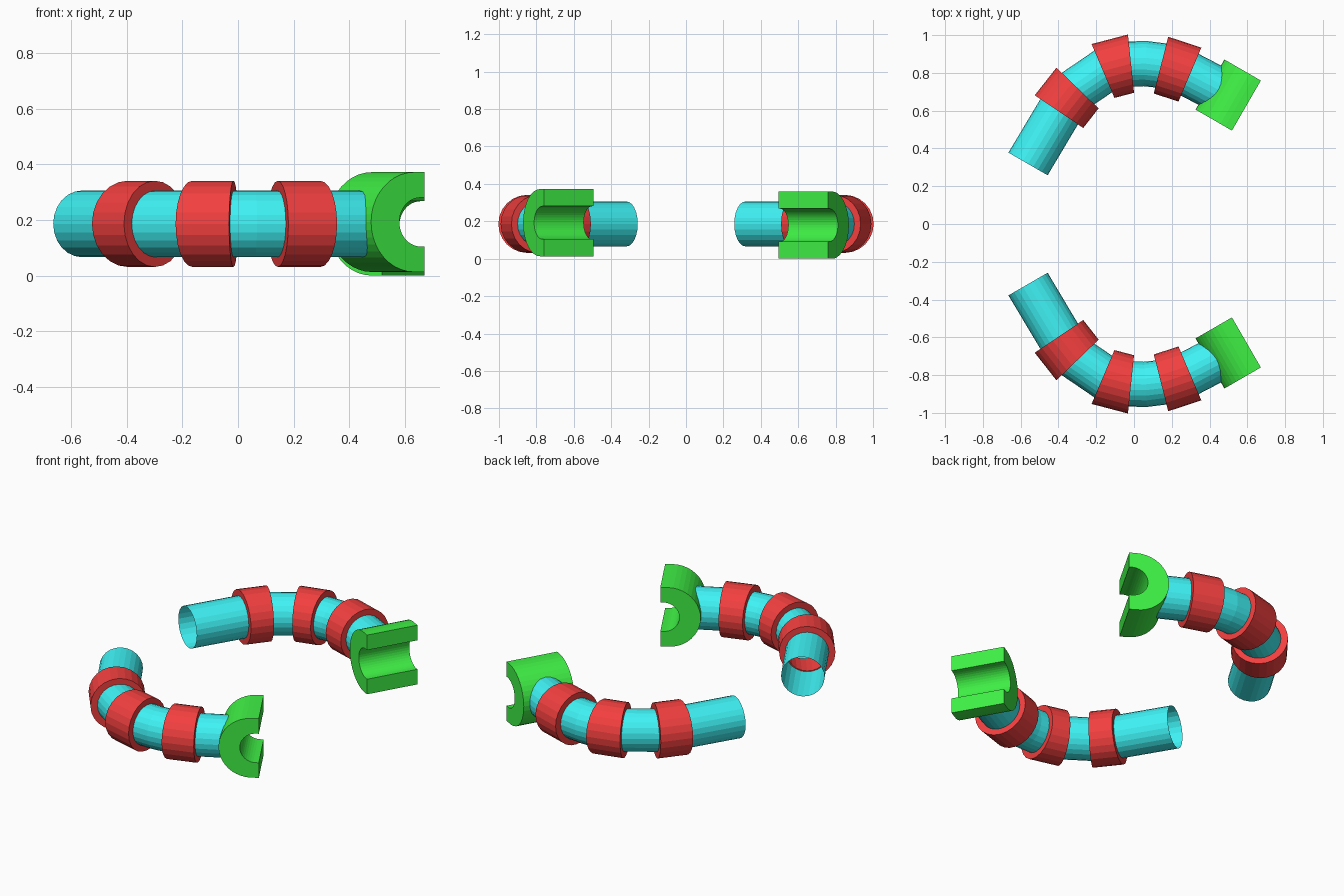
import bpy, bmesh
from math import sin, cos, pi, radians
from mathutils import Matrix, Vector

if "Cube" in bpy.data.objects:
    bpy.data.objects.remove(bpy.data.objects["Cube"])

SIDES = 24
AXIS_Z = 0.186


def material(name, rgb):
    m = bpy.data.materials.new(name)
    m.diffuse_color = (*rgb, 1)
    m.use_nodes = True
    m.node_tree.nodes["Principled BSDF"].inputs["Base Color"].default_value = m.diffuse_color
    return m


CYAN = material("cyan", (0.05, 0.9, 0.92))
RED = material("red", (0.9, 0.05, 0.05))
GREEN = material("green", (0.05, 0.87, 0.06))


def finish(bm, name, mat, turn):
    bmesh.ops.recalc_face_normals(bm, faces=bm.faces)
    bm.transform(Matrix.Translation((0, 0, AXIS_Z)) @ Matrix.Rotation(turn, 4, 'X'))
    me = bpy.data.meshes.new(name)
    bm.to_mesh(me)
    bm.free()
    me.materials.append(mat)
    ob = bpy.data.objects.new(name, me)
    bpy.context.collection.objects.link(ob)


def circle(bm, frame, r):
    """Ring of vertices across the path at frame (x, y, heading in degrees)."""
    x, y, a = frame[0], frame[1], radians(frame[2])
    verts = []
    for i in range(SIDES):
        t = 2 * pi * i / SIDES
        verts.append(bm.verts.new((x - sin(a) * r * cos(t), y + cos(a) * r * cos(t), r * sin(t))))
    return verts


def bridge(bm, loops):
    for a, b in zip(loops, loops[1:]):
        for i in range(SIDES):
            j = (i + 1) % SIDES
            bm.faces.new((a[i], a[j], b[j], b[i]))


def tube(name, frames, turn):
    bm = bmesh.new()
    bridge(bm, [circle(bm, f, 0.12) for f in frames])
    finish(bm, name, CYAN, turn)


def collar(name, f0, f1, turn):
    bm = bmesh.new()
    loops = [circle(bm, f, r) for f, r in ((f0, 0.115), (f0, 0.155), (f1, 0.155), (f1, 0.115))]
    bridge(bm, loops + loops[:1])
    finish(bm, name, RED, turn)


def clamp(name, turn):
    # C-shaped profile (depth behind the open face, height), extruded sideways
    n, R, r = 20, 0.1795, 0.088
    prof = [(0, R)]
    prof += [(0.043 + R * sin(pi * i / n), R * cos(pi * i / n)) for i in range(n + 1)]
    prof += [(0, -R), (0, -r)]
    prof += [(0.017 + r * sin(pi * i / n), -r * cos(pi * i / n)) for i in range(n + 1)]
    prof += [(0, r)]
    a = radians(-30)
    fwd, side = Vector((cos(a), sin(a), 0)), Vector((-sin(a), cos(a), 0))
    mouth = Vector((0.595, 0.627, -0.0065))
    bm = bmesh.new()
    face = bm.faces.new([bm.verts.new(mouth - fwd * d - side * 0.153 + Vector((0, 0, h))) for d, h in prof])
    ext = bmesh.ops.extrude_face_region(bm, geom=[face])
    bmesh.ops.translate(bm, vec=side * 0.306, verts=[v for v in ext["geom"] if isinstance(v, bmesh.types.BMVert)])
    finish(bm, name, GREEN, turn)


# Tube pieces and collars along the bent arm
TUBES = [
    [(-0.561, 0.318, 60), (-0.388, 0.608, 56)],
    [(-0.308, 0.709, 46), (-0.155, 0.813, 23)],
    [(-0.026, 0.847, 6), (0.06, 0.849, -4), (0.153, 0.838, -14)],
    [(0.286, 0.795, -23), (0.472, 0.698, -30)],
]
COLLARS = [
    ((-0.397, 0.595, 56), (-0.299, 0.720, 46)),
    ((-0.164, 0.810, 23), (-0.016, 0.849, 6)),
    ((0.143, 0.841, -14.3), (0.296, 0.791, -23)),
]

# The second arm is the first turned over about the x axis
for label, turn in (("back", 0), ("front", pi)):
    for i, frames in enumerate(TUBES):
        tube(f"{label}_tube_{i + 1}", frames, turn)
    for i, (f0, f1) in enumerate(COLLARS):
        collar(f"{label}_collar_{i + 1}", f0, f1, turn)
    clamp(f"{label}_clamp", turn)
